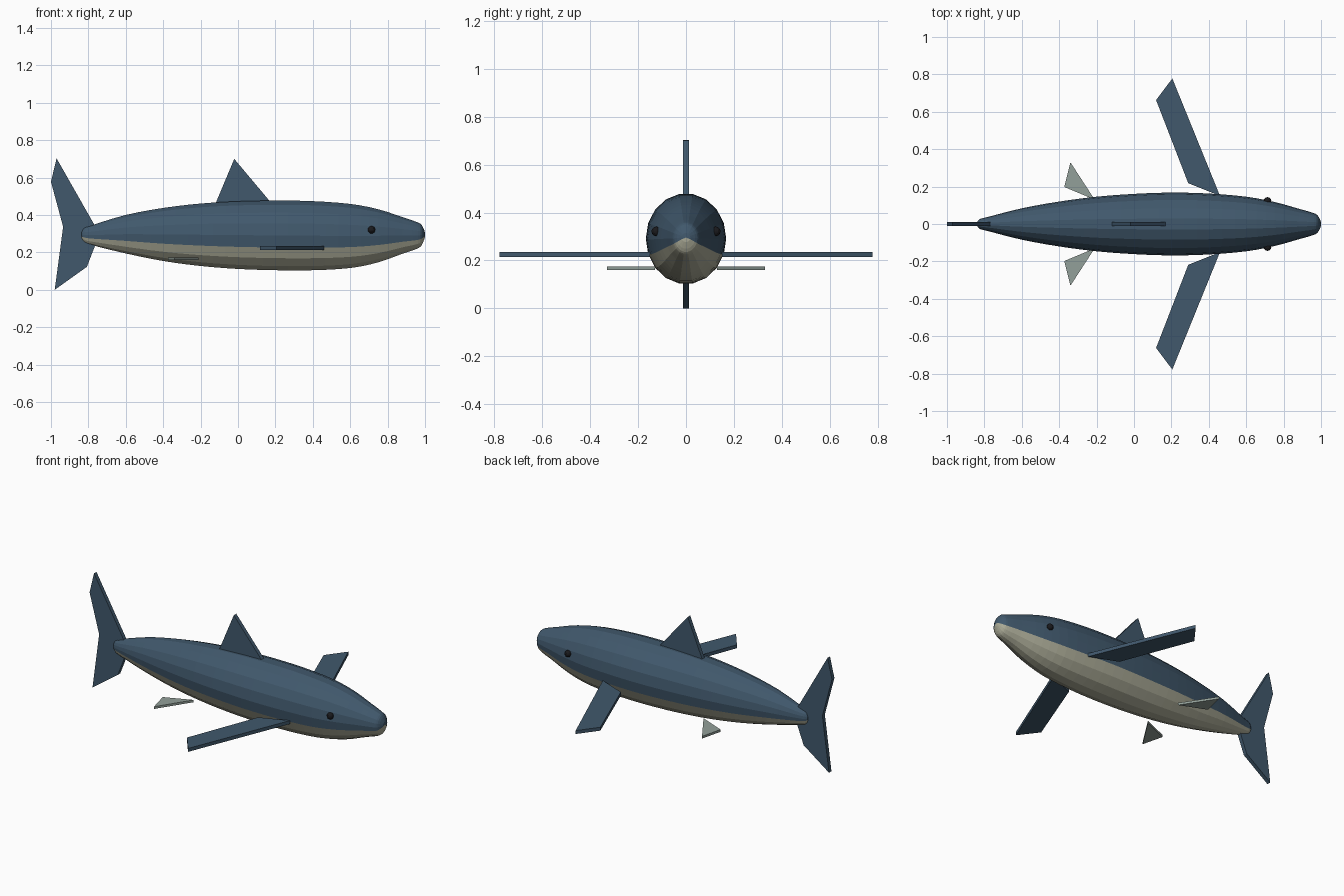
import bpy, bmesh
from math import sin, cos, pi

if "Cube" in bpy.data.objects:
    bpy.data.objects.remove(bpy.data.objects["Cube"])


def material(name, rgb):
    m = bpy.data.materials.new(name)
    m.diffuse_color = (*rgb, 1)
    m.use_nodes = True
    m.node_tree.nodes["Principled BSDF"].inputs["Base Color"].default_value = m.diffuse_color
    return m


BLUE = material("slate_blue", (0.052, 0.098, 0.15))
BELLY = material("pale_belly", (0.42, 0.42, 0.32))
PALE = material("pale_fin", (0.29, 0.35, 0.32))
BLACK = material("eye_black", (0.01, 0.01, 0.012))


def finish(bm, name, *mats):
    bmesh.ops.recalc_face_normals(bm, faces=bm.faces)
    me = bpy.data.meshes.new(name)
    bm.to_mesh(me)
    bm.free()
    for m in mats:
        me.materials.append(m)
    ob = bpy.data.objects.new(name, me)
    bpy.context.collection.objects.link(ob)
    return ob


def spline(a, b, c, d, t):
    return tuple(0.5 * (2 * q + (r - p) * t + (2 * p - 5 * q + 4 * r - s) * t * t
                        + (3 * q - p - 3 * r + s) * t ** 3)
                 for p, q, r, s in zip(a, b, c, d))


# Body cross-sections: x, half width, top z, bottom z
SECTIONS = [
    (-0.835, 0.018, 0.318, 0.268), (-0.82, 0.028, 0.336, 0.252), (-0.78, 0.038, 0.347, 0.238),
    (-0.6, 0.084, 0.402, 0.193), (-0.4, 0.120, 0.440, 0.152), (-0.2, 0.146, 0.464, 0.125),
    (0.0, 0.161, 0.476, 0.109), (0.2, 0.168, 0.480, 0.102), (0.4, 0.163, 0.477, 0.102),
    (0.6, 0.146, 0.462, 0.114), (0.75, 0.118, 0.433, 0.145), (0.88, 0.082, 0.390, 0.192),
    (0.95, 0.062, 0.366, 0.216), (0.98, 0.048, 0.350, 0.235), (0.998, 0.018, 0.315, 0.276),
]
SIDES, STEPS = 18, 3


def build_body():
    pts = []
    last = len(SECTIONS) - 1
    for i in range(last):
        a, d = SECTIONS[max(i - 1, 0)], SECTIONS[min(i + 2, last)]
        pts += [spline(a, SECTIONS[i], SECTIONS[i + 1], d, k / STEPS) for k in range(STEPS)]
    pts.append(SECTIONS[last])
    bm = bmesh.new()
    rings = []
    for x, w, top, bot in pts:
        zc, h = (top + bot) / 2, (top - bot) / 2
        rings.append([bm.verts.new((x, w * cos(2 * pi * j / SIDES), zc + h * sin(2 * pi * j / SIDES)))
                      for j in range(SIDES)])
    tail = bm.verts.new((-0.84, 0, 0.293))
    nose = bm.verts.new((1.0, 0, 0.295))
    for j in range(SIDES):
        k = (j + 1) % SIDES
        # the lower strips carry the pale belly colour
        idx = 1 if SIDES // 2 + 1 <= j <= SIDES - 2 else 0
        strip = [bm.faces.new((r[j], r[k], s[k], s[j])) for r, s in zip(rings, rings[1:])]
        strip.append(bm.faces.new((tail, rings[0][k], rings[0][j])))
        strip.append(bm.faces.new((nose, rings[-1][j], rings[-1][k])))
        for f in strip:
            f.material_index = idx
    return finish(bm, "body", BLUE, BELLY)


# Flat fin: outline extruded symmetrically about its plane
def fin(name, outline, thick, place, mat):
    bm = bmesh.new()
    lo = [bm.verts.new(place(u, v, -thick / 2)) for u, v in outline]
    hi = [bm.verts.new(place(u, v, thick / 2)) for u, v in outline]
    bm.faces.new(lo)
    bm.faces.new(hi[::-1])
    n = len(outline)
    for i in range(n):
        j = (i + 1) % n
        bm.faces.new((lo[i], lo[j], hi[j], hi[i]))
    return finish(bm, name, mat)


build_body()


def upright(u, v, t):
    return (u, t, v)


# Vertical fins
fin("dorsal_fin", [(-0.125, 0.45), (-0.02, 0.70), (0.18, 0.462)], 0.024, upright, BLUE)
fin("tail_fin", [(-0.97, 0.703), (-1.0, 0.578), (-0.935, 0.337), (-0.98, 0.0),
                 (-0.808, 0.123), (-0.755, 0.26), (-0.755, 0.325)], 0.024, upright, BLUE)

# Paired fins and eyes
for side, s in (("left", 1), ("right", -1)):
    fin(side + "_pectoral_fin", [(0.46, 0.15), (0.205, 0.778), (0.118, 0.663), (0.29, 0.218)],
        0.021, lambda u, v, t: (u, s * v, 0.224 + t), BLUE)
    fin(side + "_pelvic_fin", [(-0.21, 0.13), (-0.34, 0.33), (-0.373, 0.198)],
        0.014, lambda u, v, t: (u, s * v, 0.167 + t), PALE)
    eye = bmesh.new()
    bmesh.ops.create_uvsphere(eye, u_segments=12, v_segments=8, radius=0.02)
    bmesh.ops.translate(eye, verts=eye.verts, vec=(0.714, s * 0.124, 0.321))
    finish(eye, side + "_eye", BLACK)
